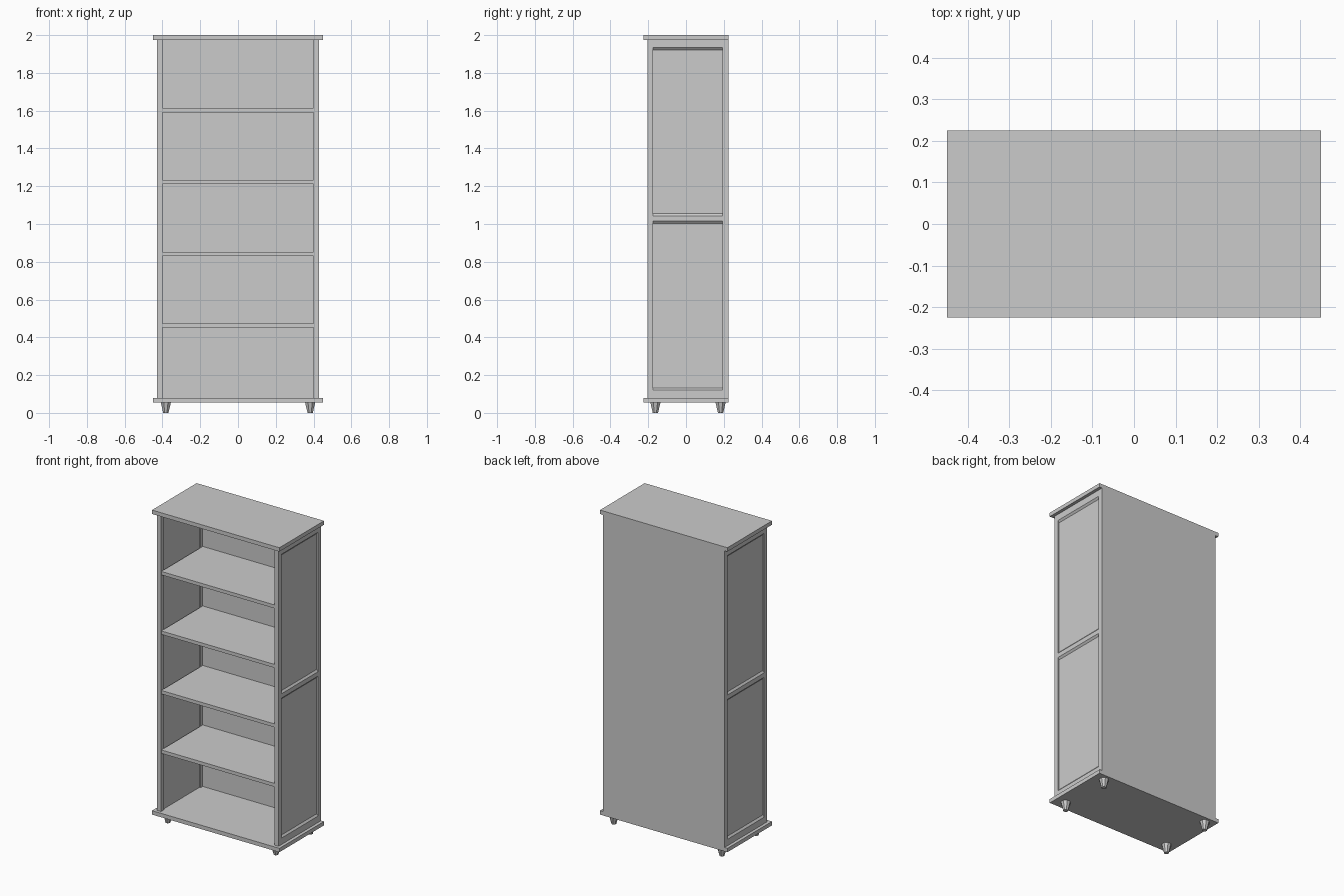
import bpy, bmesh, math

if "Cube" in bpy.data.objects:
    bpy.data.objects.remove(bpy.data.objects["Cube"])


def box(name, x, y, z):
    """Box from (min, max) ranges on each axis."""
    bm = bmesh.new()
    bmesh.ops.create_cube(bm, size=1)
    for v in bm.verts:
        v.co = [r[0] if c < 0 else r[1] for c, r in zip(v.co, (x, y, z))]
    return finish(name, bm)


def finish(name, bm):
    bmesh.ops.recalc_face_normals(bm, faces=bm.faces)
    mesh = bpy.data.meshes.new(name)
    bm.to_mesh(mesh)
    bm.free()
    ob = bpy.data.objects.new(name, mesh)
    bpy.context.collection.objects.link(ob)
    return ob


def rail(name, side, z0, z1, low, high):
    """Side rail whose outer lower / upper edges are chamfered by low / high."""
    xi, xo, d = 0.408, 0.43, 0.01
    pts = [(xi, z0), (xo - (d if low else 0), z0), (xo, z0 + low),
           (xo, z1 - high), (xo - (d if high else 0), z1), (xi, z1)]
    pts = list(dict.fromkeys(pts))
    bm = bmesh.new()
    f = bm.faces.new([bm.verts.new((side * x, -0.175, z)) for x, z in pts])
    ext = bmesh.ops.extrude_face_region(bm, geom=[f])
    for v in ext["geom"]:
        if isinstance(v, bmesh.types.BMVert):
            v.co.y = 0.193
    return finish(name, bm)


# Top and bottom slabs
box("top_board", (-0.45, 0.45), (-0.225, 0.225), (1.975, 2.0))
box("base_board", (-0.45, 0.45), (-0.225, 0.225), (0.055, 0.08))

# Back panel
box("back_panel", (-0.43, 0.43), (0.215, 0.225), (0.08, 1.975))

# Framed sides: posts, recessed panel and chamfered rails
for s, side in ((-1, "left"), (1, "right")):
    xr = sorted((s * 0.40, s * 0.43))
    box(side + "_front_post", xr, (-0.205, -0.175), (0.08, 1.975))
    box(side + "_back_post", xr, (0.193, 0.215), (0.08, 1.975))
    box(side + "_panel", sorted((s * 0.408, s * 0.42)), (-0.175, 0.193), (0.08, 1.975))
    rail(side + "_bottom_rail", s, 0.08, 0.133, 0, 0.012)
    rail(side + "_middle_rail", s, 1.003, 1.055, 0.012, 0.012)
    rail(side + "_top_rail", s, 1.922, 1.975, 0.012, 0)

# Shelves
for i in range(4):
    z = 0.462 + 0.38 * i
    shelf = box(f"shelf_{i + 1}", (-0.40, 0.40), (-0.203, 0.215), (z - 0.011, z + 0.011))

# Tapered eight-sided feet
for x in (-0.382, 0.382):
    for y in (-0.162, 0.183):
        bpy.ops.mesh.primitive_cone_add(vertices=8, radius1=0.015, radius2=0.029, depth=0.055,
                                        location=(x, y, 0.0275), rotation=(0, 0, math.pi / 8))
        bpy.context.object.name = ("front" if y < 0 else "back") + ("_left" if x < 0 else "_right") + "_foot"
